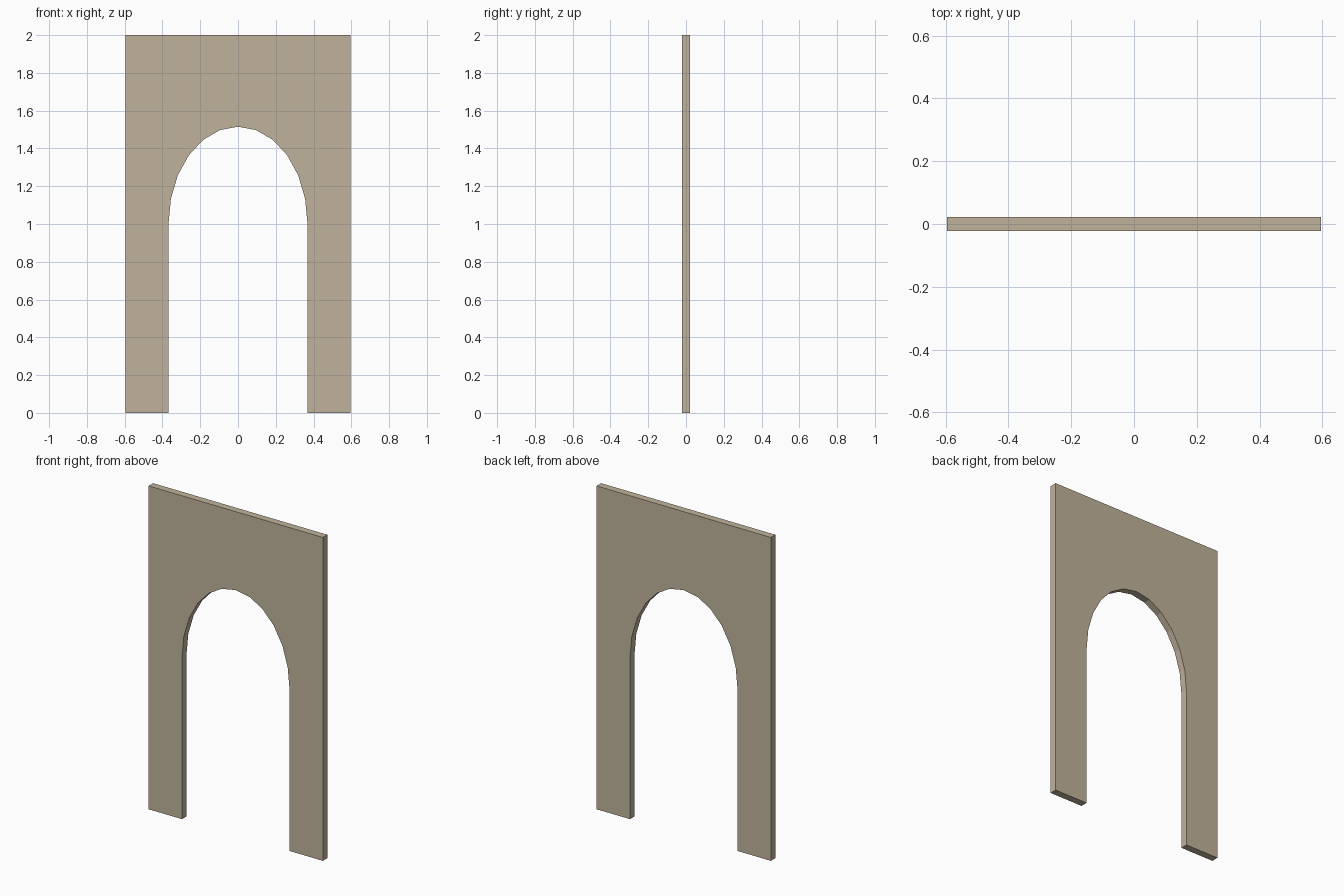
import bpy, bmesh
from math import cos, sin, pi

if "Cube" in bpy.data.objects:
    bpy.data.objects.remove(bpy.data.objects["Cube"])

HALF_W, HEIGHT, DEPTH = 0.596, 2.0, 0.044
OPEN_W, SPRING, RISE, SEGMENTS = 0.368, 1.0, 0.515, 12

# Outer rectangle, then the elliptical arch opening from right to left
profile = [(-OPEN_W, 0), (-HALF_W, 0), (-HALF_W, HEIGHT),
           (HALF_W, HEIGHT), (HALF_W, 0), (OPEN_W, 0)]
for i in range(SEGMENTS + 1):
    a = pi * i / SEGMENTS
    profile.append((OPEN_W * cos(a), SPRING + RISE * sin(a)))

# Flat face extruded to the panel thickness
bm = bmesh.new()
face = bm.faces.new([bm.verts.new((x, -DEPTH / 2, z)) for x, z in profile])
ext = bmesh.ops.extrude_face_region(bm, geom=[face], use_keep_orig=True)
moved = [g for g in ext["geom"] if isinstance(g, bmesh.types.BMVert)]
bmesh.ops.translate(bm, verts=moved, vec=(0, DEPTH, 0))
bmesh.ops.recalc_face_normals(bm, faces=bm.faces)

mesh = bpy.data.meshes.new("arched_panel")
bm.to_mesh(mesh)
bm.free()
panel = bpy.data.objects.new("arched_panel", mesh)
bpy.context.collection.objects.link(panel)

# Warm stone colour
mat = bpy.data.materials.new("warm_stone")
mat.diffuse_color = (0.53, 0.45, 0.33, 1)
mat.use_nodes = True
mat.node_tree.nodes["Principled BSDF"].inputs["Base Color"].default_value = mat.diffuse_color
mesh.materials.append(mat)
